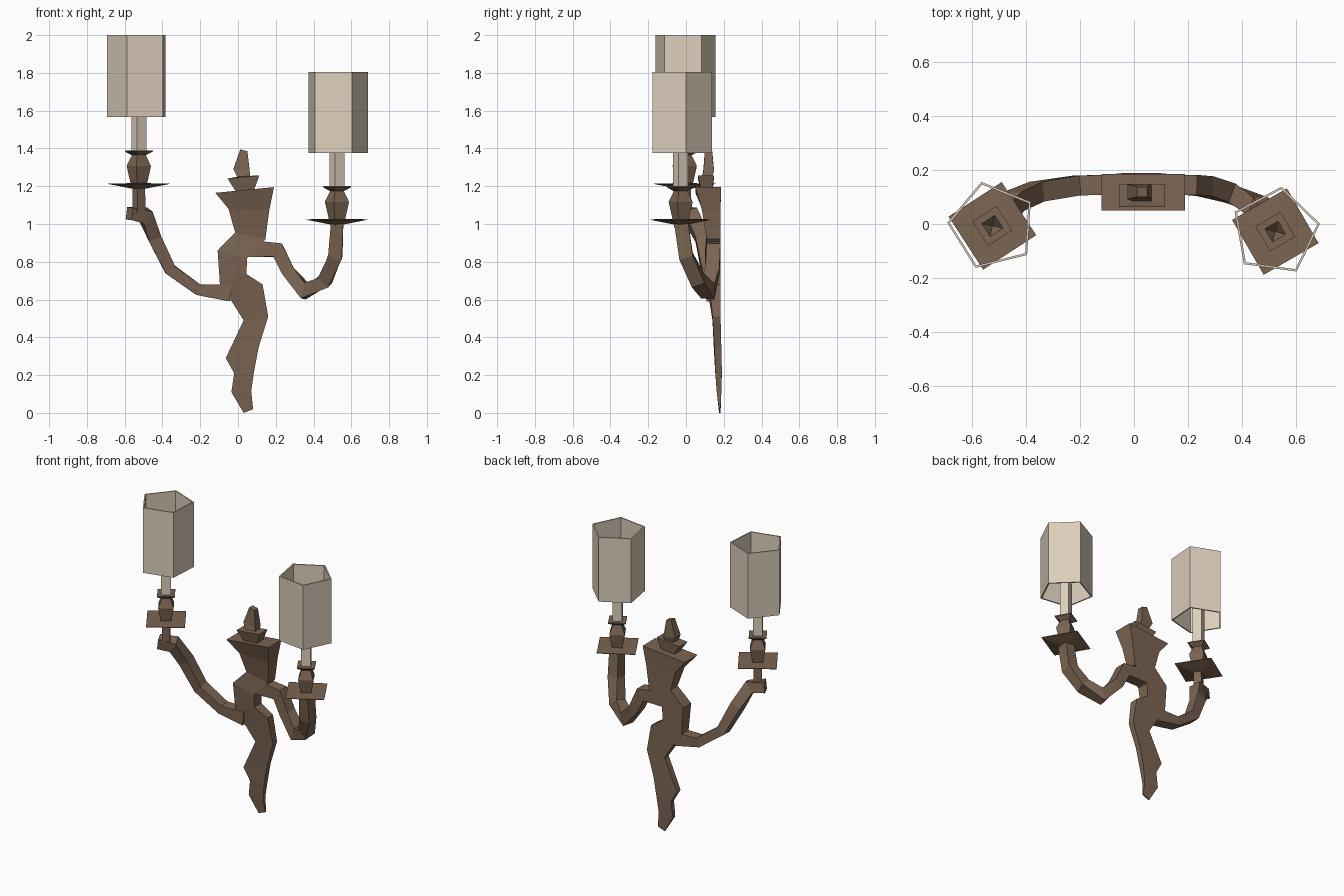
import bpy
from math import cos, sin, radians
from mathutils import Vector

if "Cube" in bpy.data.objects:
    bpy.data.objects.remove(bpy.data.objects["Cube"])


def material(name, rgb):
    m = bpy.data.materials.new(name)
    m.diffuse_color = (*rgb, 1)
    m.use_nodes = True
    m.node_tree.nodes["Principled BSDF"].inputs["Base Color"].default_value = m.diffuse_color
    return m


BROWN = material("aged_bronze", (0.20, 0.13, 0.085))
CREAM = material("cream_shade", (0.72, 0.62, 0.50))


def loft(name, rings, mat, cap=True, closed=False):
    """Skin a list of equal-sized rings into a flat-shaded mesh."""
    n = len(rings[0])
    verts = [v for r in rings for v in r]
    faces = []
    count = len(rings)
    for i in range(count if closed else count - 1):
        a, b = i * n, ((i + 1) % count) * n
        faces += [(a + k, a + (k + 1) % n, b + (k + 1) % n, b + k) for k in range(n)]
    if cap and not closed:
        faces.append(tuple(reversed(range(n))))
        faces.append(tuple(range((count - 1) * n, count * n)))
    me = bpy.data.meshes.new(name)
    me.from_pydata(verts, [], faces)
    me.materials.append(mat)
    ob = bpy.data.objects.new(name, me)
    bpy.context.collection.objects.link(ob)
    return ob


def slab(xl, zl, xr, zr, yf, yb):
    """Rectangular ring, sloped between its left and right side."""
    return [(xl, yf, zl), (xr, yf, zr), (xr, yb, zr), (xl, yb, zl)]


def turned(name, centre, profile, sides, angle, mat, cap=True, closed=False):
    """Low-sided turned part from (radius, height) pairs."""
    rings = []
    for r, z in profile:
        rings.append([(centre[0] + r * cos(radians(angle + 360 * k / sides)),
                       centre[1] + r * sin(radians(angle + 360 * k / sides)), z)
                      for k in range(sides)])
    return loft(name, rings, mat, cap, closed)


def arm(name, path, half):
    """Square bar swept along a path."""
    pts = [Vector(p) for p in path]
    rings = []
    for i, p in enumerate(pts):
        d1 = (p - pts[i - 1]).normalized() if i else (pts[1] - p).normalized()
        d2 = (pts[i + 1] - p).normalized() if i < len(pts) - 1 else d1
        t = (d1 + d2).normalized()
        u = Vector((0, 1, 0)).cross(t).normalized()
        v = t.cross(u)
        s = min(1.25, 1 / max(0.5, d1.dot(t)))    # keep width in the bends
        h = half[i]
        rings.append([p + u * h * s * a + v * 0.037 * b
                      for a, b in ((-1, -1), (1, -1), (1, 1), (-1, 1))])
    return loft(name, rings, BROWN)


# Wavy back body, bottom tip to flared top
loft("wall_body", [slab(*r) for r in (
    (0.03, 0.00, 0.08, 0.02, 0.175, 0.183),
    (-0.035, 0.11, 0.07, 0.115, 0.163, 0.187),
    (-0.02, 0.21, 0.085, 0.22, 0.155, 0.19),
    (-0.065, 0.29, 0.11, 0.35, 0.15, 0.187),
    (0.03, 0.49, 0.16, 0.51, 0.14, 0.183),
    (-0.03, 0.585, 0.13, 0.68, 0.125, 0.183),
    (-0.095, 0.67, 0.045, 0.735, 0.11, 0.183),
    (-0.108, 0.86, 0.048, 0.82, 0.10, 0.183),
    (-0.015, 0.955, 0.145, 0.92, 0.11, 0.183),
    (-0.05, 1.08, 0.165, 1.07, 0.085, 0.183),
    (-0.12, 1.165, 0.19, 1.195, 0.05, 0.185))], BROWN)

# Finial: flared collar and leaning tip
loft("finial", [slab(*r) for r in (
    (-0.01, 1.17, 0.085, 1.18, 0.08, 0.14),
    (-0.055, 1.24, 0.113, 1.257, 0.063, 0.148),
    (-0.005, 1.25, 0.065, 1.255, 0.085, 0.14),
    (-0.025, 1.29, 0.062, 1.28, 0.092, 0.148),
    (0.012, 1.395, 0.05, 1.385, 0.10, 0.138))], BROWN)

# Curved arms
arm("left_arm", [(-0.04, 0.146, 0.635), (-0.21, 0.143, 0.652), (-0.36, 0.12, 0.76),
                 (-0.443, 0.085, 0.93), (-0.49, 0.025, 1.045), (-0.575, -0.015, 1.055)],
    (0.045, 0.028, 0.03, 0.035, 0.035, 0.033))
arm("right_arm", [(0.06, 0.146, 0.87), (0.21, 0.145, 0.862), (0.265, 0.14, 0.75),
                  (0.355, 0.115, 0.645), (0.46, 0.065, 0.70), (0.515, 0.0, 0.83),
                  (0.525, -0.026, 1.01)],
    (0.045, 0.036, 0.034, 0.034, 0.035, 0.036, 0.033))

# Light holders: z0 is the height of the drip plate
for side, c, z0, stem, a4, a5 in (("left", (-0.525, -0.007), 1.212, 0.15, -12, 32),
                                  ("right", (0.524, -0.028), 1.022, 0.04, -15, 10)):
    turned(side + "_stem", c, [(0.036, z0 - stem), (0.034, z0 - 0.01)], 4, a4, BROWN)
    turned(side + "_drip_plate", c, [(0.035, z0 - 0.025), (0.166, z0), (0.166, z0 + 0.003),
                                     (0.03, z0 + 0.004)], 4, a4, BROWN)
    # Cup with a pointed recess in its top
    turned(side + "_cup", c, [(0.044, z0), (0.066, z0 + 0.095), (0.038, z0 + 0.152),
                              (0.076, z0 + 0.172), (0.076, z0 + 0.178),
                              (0.04, z0 + 0.178), (0.003, z0 + 0.13)], 4, a4, BROWN)
    turned(side + "_candle", c, [(0.041, z0 + 0.165), (0.041, z0 + 0.43)], 4, a4, CREAM,
           cap=False)
    # Five-sided open shade with a thin wall
    turned(side + "_shade", c, [(0.168, z0 + 0.354), (0.168, z0 + 0.788 - (0.005 if z0 < 1.1 else 0)),
                                (0.158, z0 + 0.788 - (0.005 if z0 < 1.1 else 0)), (0.158, z0 + 0.354)],
           5, a5, CREAM, cap=False, closed=True)
